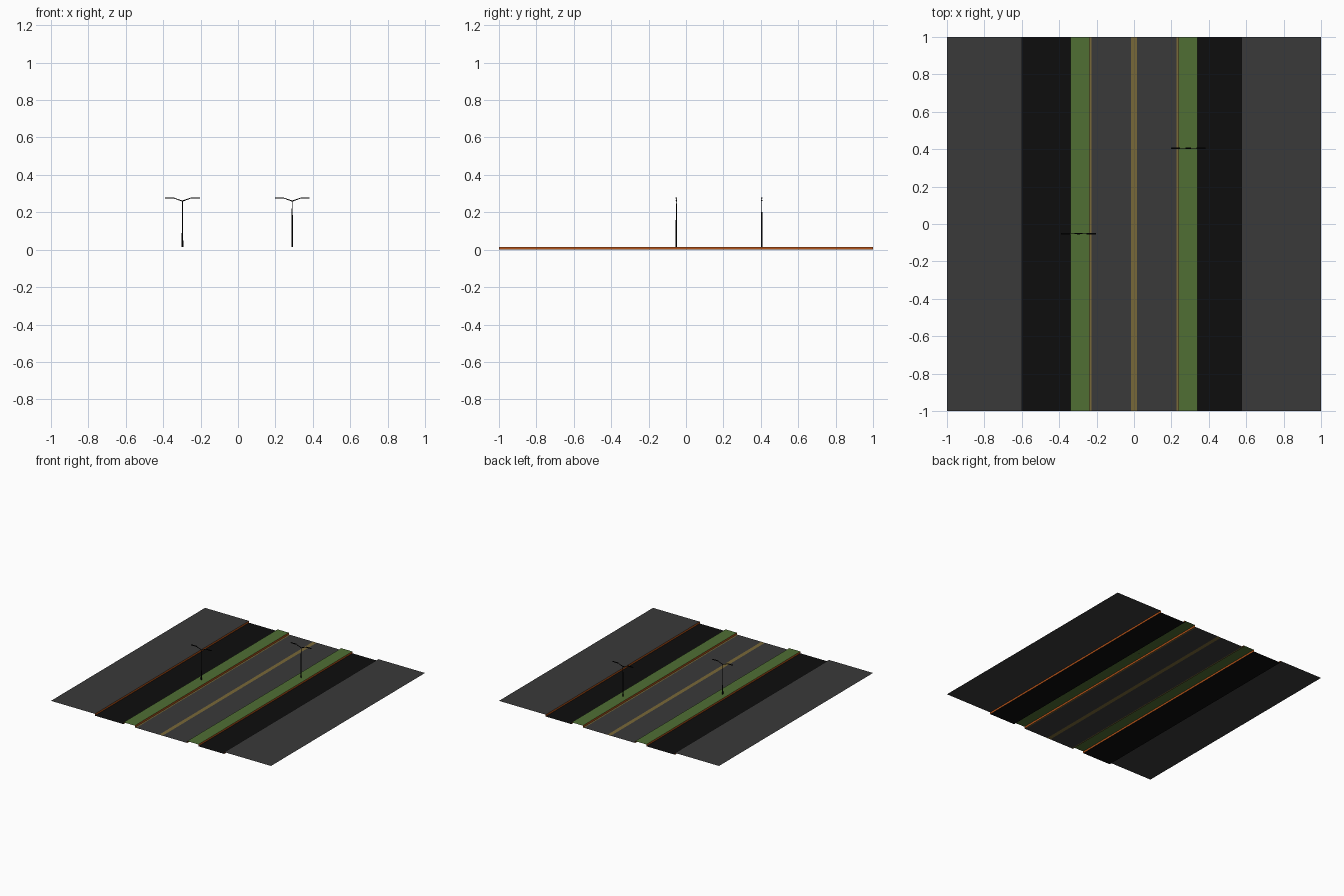
import bpy, bmesh, math
from mathutils import Vector

if "Cube" in bpy.data.objects:
    bpy.data.objects.remove(bpy.data.objects["Cube"])

def mat(name, c):
    m = bpy.data.materials.new(name)
    m.diffuse_color = (*c, 1)
    m.use_nodes = True
    m.node_tree.nodes["Principled BSDF"].inputs["Base Color"].default_value = m.diffuse_color
    return m

GREY = mat("asphalt_grey", (0.042, 0.042, 0.042))
BLACK = mat("path_black", (0.004, 0.004, 0.004))
GREEN = mat("grass_green", (0.08, 0.156, 0.034))
YELLOW = mat("line_yellow", (0.19, 0.14, 0.04))
ORANGE = mat("kerb_orange", (0.48, 0.09, 0.01))
METAL = mat("lamp_black", (0.001, 0.001, 0.001))
H = 0.015  # kerb height

def finish(name, bm, m):
    me = bpy.data.meshes.new(name)
    bm.normal_update()
    bm.to_mesh(me)
    bm.free()
    me.materials.append(m)
    ob = bpy.data.objects.new(name, me)
    bpy.context.collection.objects.link(ob)
    return ob

def sheet(name, a, b, m):
    """Single sheet along y between the (x, z) points a and b."""
    bm = bmesh.new()
    bm.faces.new([bm.verts.new(p) for p in (
        (a[0], -1, a[1]), (b[0], -1, b[1]), (b[0], 1, b[1]), (a[0], 1, a[1]))])
    finish(name, bm, m)

# Road cross-section: flat strips, from left to right
strips = [
    ("outer_pavement_left", -1, -0.60, H, GREY),
    ("path_left", -0.60, -0.34, 0, BLACK),
    ("grass_left", -0.34, -0.238, H, GREEN),
    ("edge_line_left", -0.238, -0.226, 0, YELLOW),
    ("road_left", -0.226, -0.017, 0, GREY),
    ("centre_line", -0.017, 0.015, 0, YELLOW),
    ("road_right", 0.015, 0.226, 0, GREY),
    ("edge_line_right", 0.226, 0.238, 0, YELLOW),
    ("grass_right", 0.238, 0.34, H, GREEN),
    ("path_right", 0.34, 0.575, 0, BLACK),
    ("outer_pavement_right", 0.575, 1, H, GREY),
]
for i, (name, x0, x1, z, m) in enumerate(strips):
    sheet(name, (x0, z), (x1, z), m)
    # Kerb wherever the level changes
    if i and strips[i - 1][3] != z:
        up = z > strips[i - 1][3]
        lo, hi = (x0, 0), (x0, H)
        sheet("kerb_" + name, *((hi, lo) if not up else (lo, hi)), ORANGE)

def rod(bm, a, b, r1, r2):
    a, b = Vector(a), Vector(b)
    d = b - a
    mtx = d.to_track_quat('Z', 'Y').to_matrix().to_4x4()
    mtx.translation = (a + b) / 2
    bmesh.ops.create_cone(bm, cap_ends=True, segments=8, radius1=r1,
                          radius2=r2, depth=d.length, matrix=mtx)

def box(bm, centre, size):
    for v in bmesh.ops.create_cube(bm, size=1)["verts"]:
        v.co = Vector(centre) + Vector(v.co[i] * size[i] for i in range(3))

# Double-armed street lamps
for name, x, y in (("street_lamp_left", -0.297, -0.052),
                   ("street_lamp_right", 0.29, 0.405)):
    bm = bmesh.new()
    rod(bm, (x, y, H), (x, y, 0.09), 0.0045, 0.004)
    rod(bm, (x, y, 0.09), (x, y, 0.262), 0.003, 0.0025)
    for s in (-1, 1):
        rod(bm, (x, y, 0.26), (x + s * 0.045, y, 0.276), 0.003, 0.002)
        box(bm, (x + s * 0.068, y, 0.277), (0.05, 0.008, 0.004))
    finish(name, bm, METAL)
